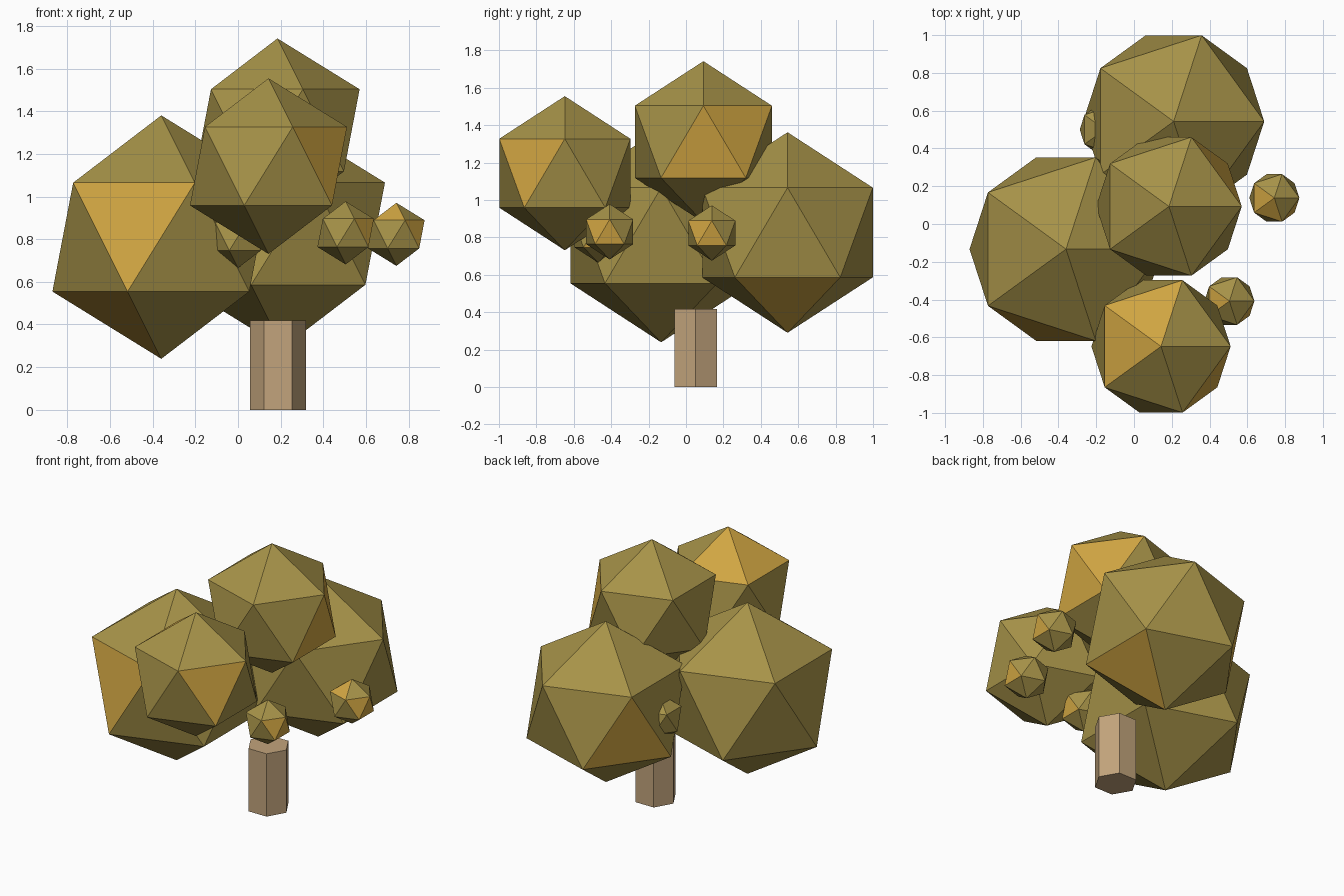
import bpy, bmesh, math

if "Cube" in bpy.data.objects:
    bpy.data.objects.remove(bpy.data.objects["Cube"])


def material(name, rgb):
    m = bpy.data.materials.new(name)
    lin = [((c / 255 + 0.055) / 1.055) ** 2.4 for c in rgb]
    m.diffuse_color = (*lin, 1)
    m.use_nodes = True
    m.node_tree.nodes["Principled BSDF"].inputs["Base Color"].default_value = m.diffuse_color
    return m


olive = material("olive_leaf", (166, 146, 72))
gold = material("golden_leaf", (208, 165, 66))
bark = material("bark", (194, 164, 124))


def finish(name, bm, mats, loc):
    bmesh.ops.recalc_face_normals(bm, faces=bm.faces)
    me = bpy.data.meshes.new(name)
    bm.to_mesh(me)
    bm.free()
    for m in mats:
        me.materials.append(m)
    ob = bpy.data.objects.new(name, me)
    ob.location = loc
    bpy.context.collection.objects.link(ob)


def face_key(n):
    """Band (T top, M upper middle, N lower middle, B bottom) and heading in degrees."""
    band = "T" if n.z > 0.5 else "M" if n.z > 0 else "N" if n.z > -0.5 else "B"
    heading = round(math.degrees(math.atan2(n.y, n.x)) / 36) * 36 % 360
    return band + str(heading)


def leaf_ball(name, loc, r, golden):
    bm = bmesh.new()
    bmesh.ops.create_icosphere(bm, subdivisions=1, radius=r)
    bm.normal_update()
    for f in bm.faces:
        f.material_index = int(face_key(f.calc_center_median().normalized()) in golden)
    finish(name, bm, [olive, gold], loc)


# Large crown clumps and small sprigs, with their golden facets
R = 0.148
for name, loc, r, golden in [
    ("crown_left", (-0.36, -0.133, 0.81), 0.571, ["M252", "B216"]),
    ("crown_back", (0.21, 0.543, 0.826), 0.536, ["N144", "B0"]),
    ("crown_top", (0.185, 0.093, 1.311), 0.431, ["N0", "M36"]),
    ("crown_front", (0.143, -0.648, 1.143), 0.412, ["T108", "T180", "M324"]),
    ("sprig_front_right", (0.505, -0.408, 0.83), R, ["M324", "N0", "T180"]),
    ("sprig_right", (0.743, 0.138, 0.823), R, ["M324", "N0", "T180", "T252"]),
    ("sprig_front", (0.0, -0.47, 0.813), R, ["N0"]),
    ("sprig_back_left", (-0.155, 0.5, 0.81), R, []),
]:
    leaf_ball(name, loc, r, golden)

# Six-sided trunk
bm = bmesh.new()
ring = [bm.verts.new((0.132 * math.cos(i * math.pi / 3), 0.132 * math.sin(i * math.pi / 3), 0))
        for i in range(6)]
base = bm.faces.new(ring)
top = bmesh.ops.extrude_face_region(bm, geom=[base], use_keep_orig=True)
for v in top["geom"]:
    if isinstance(v, bmesh.types.BMVert):
        v.co.z = 0.418
finish("trunk", bm, [bark], (0.188, 0.052, 0))
